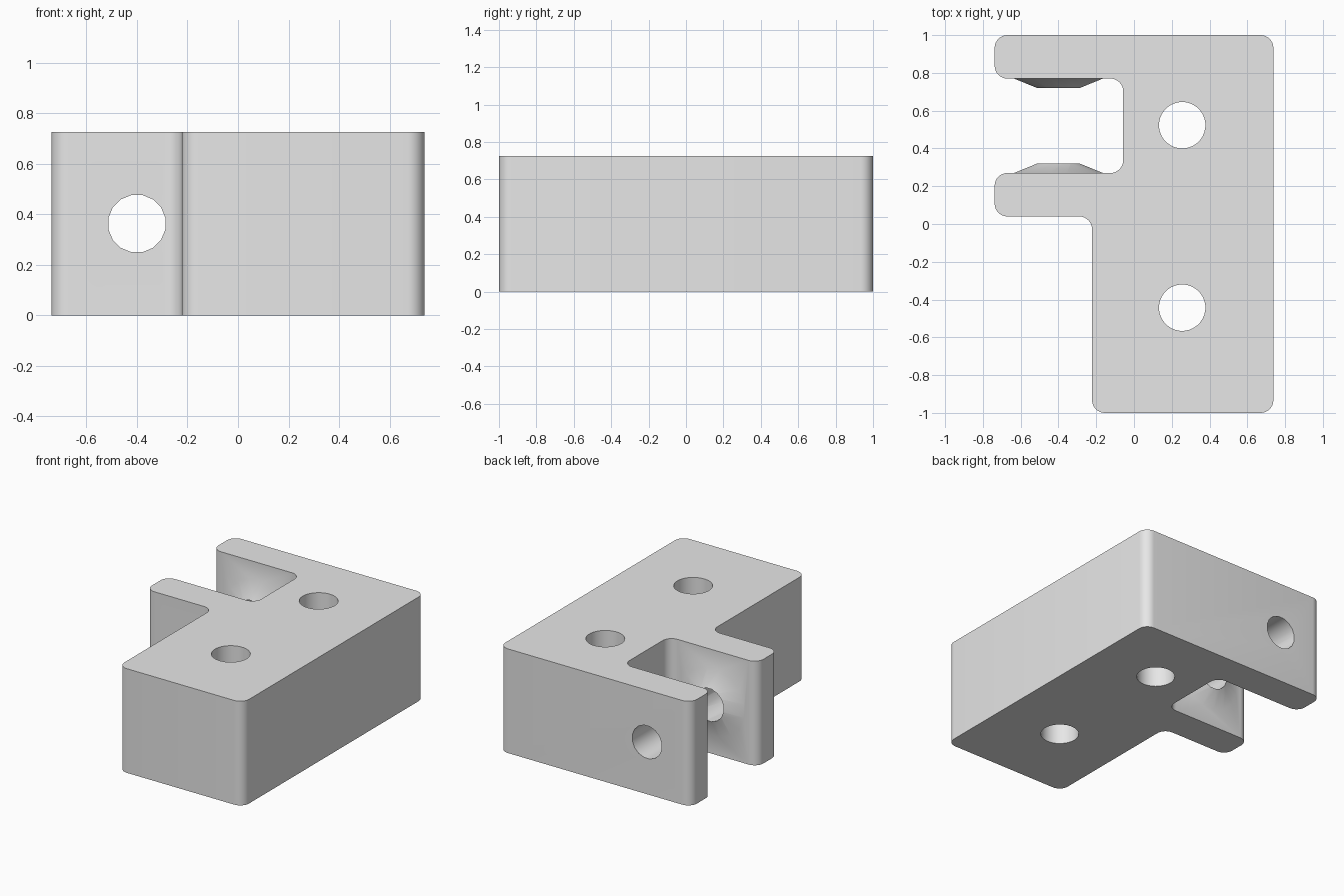
import bpy, bmesh, math
from mathutils import Vector, Matrix

cube = bpy.data.objects.get("Cube")
if cube:
    bpy.data.objects.remove(cube, do_unlink=True)

HEIGHT = 0.725
PIN_X, PIN_Z, PIN_R = -0.4, 0.363, 0.115

grey = bpy.data.materials.new("light grey")
grey.use_nodes = True
grey.diffuse_color = (0.8, 0.8, 0.8, 1)
grey.node_tree.nodes["Principled BSDF"].inputs["Base Color"].default_value = (0.8, 0.8, 0.8, 1)


def make_object(name, bm):
    bmesh.ops.recalc_face_normals(bm, faces=bm.faces)
    mesh = bpy.data.meshes.new(name)
    bm.to_mesh(mesh)
    bm.free()
    mesh.materials.append(grey)
    obj = bpy.data.objects.new(name, mesh)
    bpy.context.collection.objects.link(obj)
    return obj


def rounded(corners, radius, steps=8):
    """Replace each right-angled corner by a fillet arc."""
    pts = []
    for i, c in enumerate(corners):
        p = Vector(c)
        a = (Vector(corners[i - 1]) - p).normalized() * radius
        b = (Vector(corners[(i + 1) % len(corners)]) - p).normalized() * radius
        for k in range(steps + 1):
            t = math.pi / 2 * k / steps
            pts.append(p + a * (1 - math.sin(t)) + b * (1 - math.cos(t)))
    return pts


def cone(name, r1, r2, depth, location, rotation, sides):
    bm = bmesh.new()
    turn = Matrix.Rotation(math.pi / sides, 4, 'Z')
    bmesh.ops.create_cone(bm, cap_ends=True, segments=sides, radius1=r1, radius2=r2, depth=depth,
                          matrix=Matrix.Translation(location) @ rotation @ turn)
    return make_object(name, bm)


def combine(target, tool, operation):
    mod = target.modifiers.new(operation.lower(), 'BOOLEAN')
    mod.object, mod.operation, mod.solver = tool, operation, 'EXACT'
    bpy.context.view_layer.objects.active = target
    bpy.ops.object.modifier_apply(modifier=mod.name)
    bpy.data.objects.remove(tool, do_unlink=True)


# Block with a two-armed clevis: filleted outline, extruded upward
outline = [(0.738, 1), (-0.738, 1), (-0.738, 0.77), (-0.057, 0.77), (-0.057, 0.27),
           (-0.738, 0.27), (-0.738, 0.04), (-0.222, 0.04), (-0.222, -1), (0.738, -1)]
bm = bmesh.new()
base = bm.faces.new([bm.verts.new((p.x, p.y, 0)) for p in rounded(outline, 0.068)])
top = bmesh.ops.extrude_face_region(bm, geom=[base], use_keep_orig=True)["geom"]
bmesh.ops.translate(bm, vec=(0, 0, HEIGHT), verts=[v for v in top if isinstance(v, bmesh.types.BMVert)])
block = make_object("clevis_block", bm)

# Conical bosses on the inner faces of the arms, rooted slightly inside them
for y, side in ((0.27, 1), (0.77, -1)):
    facing = Matrix.Rotation(-side * math.pi / 2, 4, 'X')
    boss = cone("boss", 0.29, 0.105, 0.074, (PIN_X, y + side * 0.017, PIN_Z), facing, 16)
    combine(block, boss, 'UNION')

# Pin hole through both arms
pin = cone("pin_hole", PIN_R, PIN_R, 2, (PIN_X, 0.5, PIN_Z), Matrix.Rotation(math.pi / 2, 4, 'X'), 16)
combine(block, pin, 'DIFFERENCE')

# Vertical mounting holes
for y in (0.523, -0.443):
    hole = cone("mounting_hole", 0.123, 0.123, 2, (0.255, y, HEIGHT / 2), Matrix.Identity(4), 32)
    combine(block, hole, 'DIFFERENCE')

bpy.ops.object.select_all(action='DESELECT')
block.select_set(True)
bpy.context.view_layer.objects.active = block
bpy.ops.object.shade_smooth_by_angle(angle=math.radians(30))
